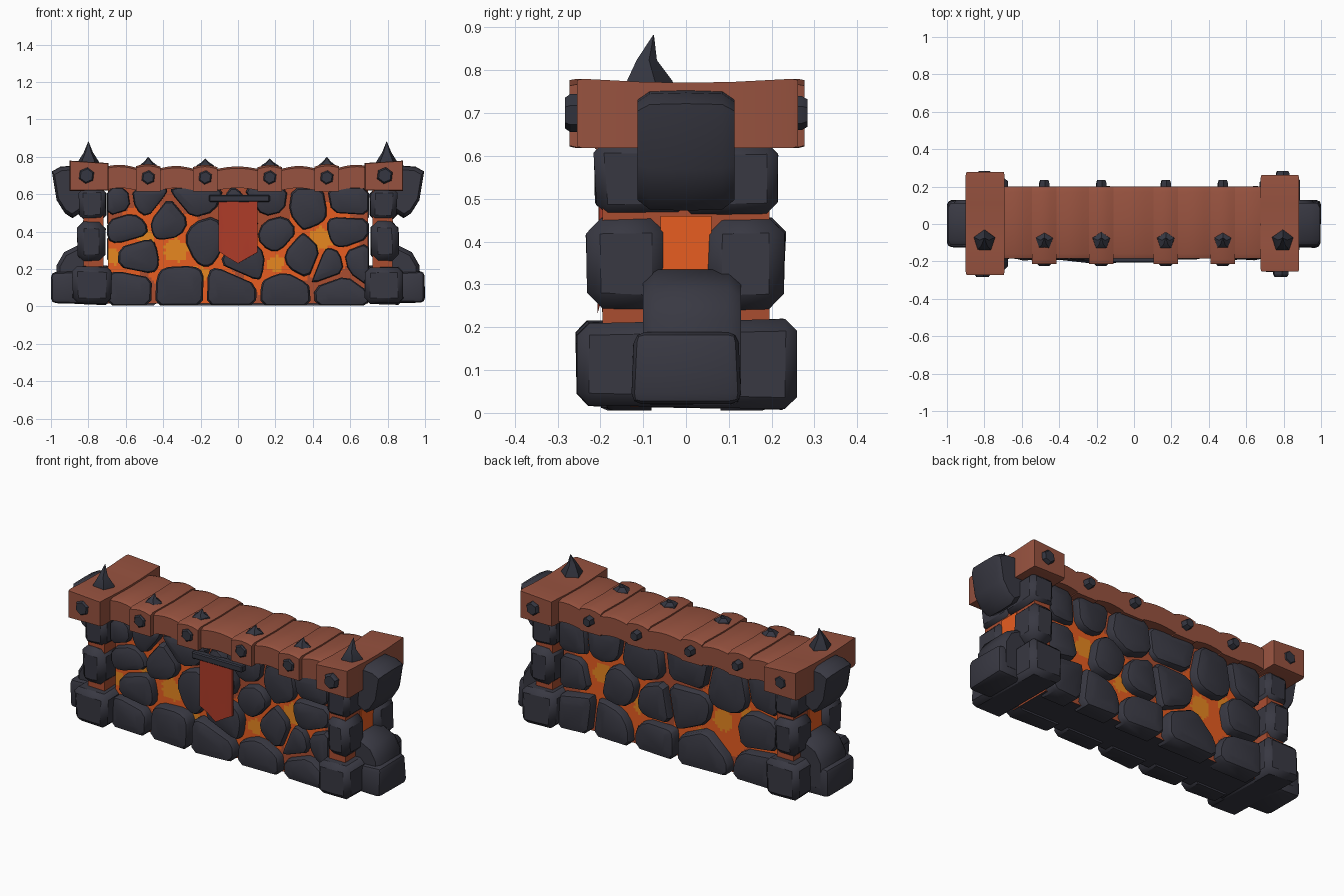
import bpy, bmesh, math, random
from mathutils import Vector, Matrix

if "Cube" in bpy.data.objects:
    bpy.data.objects.remove(bpy.data.objects["Cube"])

random.seed(7)

def material(name, rgb):
    m = bpy.data.materials.new(name)
    m.diffuse_color = (*rgb, 1)
    m.use_nodes = True
    m.node_tree.nodes["Principled BSDF"].inputs["Base Color"].default_value = m.diffuse_color
    return m

STONE = material("dark stone", (0.04, 0.04, 0.055))
METAL = material("dark metal", (0.035, 0.037, 0.052))
RUST = material("rusty copper", (0.31, 0.085, 0.05))
CLOTH = material("red cloth", (0.43, 0.045, 0.022))
EMBER = material("dull ember", (0.40, 0.075, 0.03))
LAVA = material("orange lava", (0.80, 0.11, 0.015))
HOT = material("yellow lava", (0.82, 0.25, 0.015))

def finish(bm, name, mats, angle=35):
    bmesh.ops.recalc_face_normals(bm, faces=bm.faces)
    me = bpy.data.meshes.new(name)
    bm.to_mesh(me)
    bm.free()
    for m in mats:
        me.materials.append(m)
    me.shade_smooth()
    me.set_sharp_from_angle(angle=math.radians(angle))
    ob = bpy.data.objects.new(name, me)
    bpy.context.collection.objects.link(ob)
    return ob

def box(bm, x, y, z, bevel=0.0, jitter=0.0, segs=1):
    """Box from three (low, high) ranges, optionally chamfered and roughened."""
    sub = bmesh.new()
    bmesh.ops.create_cube(sub, size=1)
    for v in sub.verts:
        v.co = Vector([(r[0] + r[1]) / 2 + c * (r[1] - r[0]) for c, r in zip(v.co, (x, y, z))])
        v.co += Vector([random.uniform(-jitter, jitter) for _ in range(3)])
    if bevel:
        bmesh.ops.bevel(sub, geom=sub.edges[:], offset=bevel, segments=segs,
                        affect='EDGES', profile=0.5)
    me = bpy.data.meshes.new("tmp")
    sub.to_mesh(me)
    sub.free()
    bm.from_mesh(me)
    bpy.data.meshes.remove(me)

def loft(bm, rings):
    rows = [[bm.verts.new(p) for p in r] for r in rings]
    n = len(rows[0])
    for a, b in zip(rows, rows[1:]):
        for i in range(n):
            bm.faces.new((a[i], a[(i + 1) % n], b[(i + 1) % n], b[i]))
    bm.faces.new(rows[0])
    bm.faces.new(rows[-1])

# --- glowing core, coloured by distance to the hot pools; dark underside
pools = [(-.33, .30), (.44, .36), (.20, .23), (-.67, .265), (-.49, .365), (-.2, .17)]
bm = bmesh.new()
bmesh.ops.create_grid(bm, x_segments=90, y_segments=40, size=1,
                      matrix=Matrix.Translation((0, -.13, .325)) @ Matrix.Rotation(math.pi / 2, 4, 'X')
                      @ Matrix.Diagonal((.695, .31, 1, 1)))
ext = bmesh.ops.extrude_face_region(bm, geom=bm.faces[:])
for v in [g for g in ext['geom'] if isinstance(g, bmesh.types.BMVert)]:
    v.co.y = .13
for f in bm.faces:
    c = f.calc_center_median()
    d = min(math.hypot(c.x - x, c.z - z) + (0 if i < 2 else .018) for i, (x, z) in enumerate(pools))
    d += random.uniform(-.008, .008)
    f.material_index = 2 if d < .062 else 1 if d < .20 else 0
    if c.z < .017:
        f.material_index = 3
finish(bm, "lava_core", [EMBER, LAVA, HOT, STONE])

# --- wall stones: cells around seed points, pools are left empty
def cell(i, seeds, gap):
    poly = [Vector(p) for p in ((-.70, .005), (.70, .005), (.70, .635), (-.70, .635))]
    a = Vector(seeds[i][:2])
    for j, s in enumerate(seeds):
        if j == i:
            continue
        b = Vector(s[:2])
        d = (b - a).length
        n = (b - a) / d
        t = (d * d + seeds[i][2] - s[2]) / (2 * d) - gap
        out = []
        for p, q in zip(poly, poly[1:] + poly[:1]):
            dp, dq = (p - a).dot(n) - t, (q - a).dot(n) - t
            if dp <= 0:
                out.append(p)
            if dp * dq < 0:
                out.append(p.lerp(q, dp / (dp - dq)))
        poly = out
    # cut the corners so the stones look worn
    out = []
    for k, p in enumerate(poly):
        for q in (poly[k - 1], poly[(k + 1) % len(poly)]):
            e = (q - p).length
            out.append(p.lerp(q, min(.25, .028 / max(e, .001))))
    clean = []
    for p in out:
        if not clean or (p - clean[-1]).length > .012:
            clean.append(p)
    return clean

def wall_stones(name, pts, empty, side, gap):
    seeds = [(x, z, 0) for x, z in pts] + [(x, z, -.010) for x, z in empty]
    bm = bmesh.new()
    for i in range(len(pts)):
        poly = cell(i, seeds, gap)
        if len(poly) < 3:
            continue
        c = sum(poly, Vector((0, 0))) / len(poly)
        depth = random.uniform(.172, .190) + (.012 if c.y < .2 else 0)
        tilt = random.uniform(-.08, .08)
        rings = []
        for k, y in ((1, .08), (1, depth - .026), (.93, depth - .010), (.6, depth)):
            rings.append([(c.x + (p.x - c.x) * k, side * (y + (tilt * (p.x - c.x) if y > .1 else 0)),
                           c.y + (p.y - c.y) * k) for p in poly])
        loft(bm, rings)
    finish(bm, name, [STONE], 42)

front = [(-.58, .11), (-.32, .10), (-.03, .09), (.25, .08), (.54, .10), (-.55, .26), (-.18, .37),
         (.04, .25), (.35, .27), (.20, .40), (-.60, .43), (-.36, .47), (-.64, .56), (-.5, .58),
         (-.24, .57), (.03, .47), (.16, .56), (.37, .53), (.59, .57), (.58, .40), (.64, .24), (.5, .21)]
back = [(-.6, .1), (-.22, .1), (.1, .1), (.36, .09), (.6, .12), (-.58, .3), (-.12, .33), (.1, .29),
        (.3, .34), (.63, .33), (-.62, .54), (-.4, .5), (-.12, .56), (.18, .52), (.42, .56), (.63, .54)]
wall_stones("front_stones", front, pools[:4], -1, .011)
wall_stones("back_stones", back, [(-.37, .26), (.47, .37), (.2, .2)], 1, .013)

# --- end columns, mirrored by side
for s, side in ((-1, "left"), (1, "right")):
    X = lambda a, b: (a, b) if s > 0 else (-b, -a)
    bm = bmesh.new()
    box(bm, X(.72, .825), (-.195, .195), (.05, .63))
    finish(bm, side + "_column_core", [EMBER])
    bm = bmesh.new()
    box(bm, X(.74, .83), (-.06, .06), (.28, .46))
    finish(bm, side + "_column_lava", [LAVA])
    bm = bmesh.new()
    J = .007
    box(bm, X(.675, .885), (-.255, .255), (.012, .215), .028, J)        # foot
    for y in (-1, 1):
        Y = lambda a, b: (a, b) if y > 0 else (-b, -a)
        box(bm, X(.71, .86), Y(.05, .23), (.24, .455), .035, J)         # middle
        box(bm, X(.705, .85), Y(-.01, .212), (.466, .63), .025, J)      # upper
    box(bm, X(.83, .998), (-.125, .125), (.018, .185), .025, .005, 2)   # low outer rock
    rings = []                                                          # leaning rock above it
    for k, y in ((.85, -.10), (1, -.075), (1, .10), (.85, .128)):
        rings.append([(s * (.85 + (x - .85) * k), y, .17 + (z - .17) * k) for x, z in
                      ((.76, .05), (.97, .05), (.97, .22), (.93, .29), (.84, .335), (.76, .32))])
    loft(bm, rings)
    rings = []                                                          # top rock, sloping underside
    for k, y in ((.85, -.113), (1, -.085), (1.02, 0), (1, .085), (.85, .113)):
        rings.append([(s * (.90 + (x - .90) * min(k, 1)), y, .62 + (z - .62) * k) for x, z in
                      ((.80, .53), (.885, .475), (.925, .50), (.97, .57), (.995, .72), (.95, .745), (.82, .755))])
    loft(bm, rings)
    finish(bm, side + "_column_stones", [STONE], 42)

# --- rusty cap beam with raised straps
straps = (-.48, -.175, .17, .475)
stations = []
def section(x, front_y, low, top):
    stations.append([(x, front_y, low), (x, front_y, top - .01), (x, front_y + .025, top),
                     (x, 0, top - .004), (x, .17, top), (x, .2, top - .01), (x, .2, low)])
edges = [-.71] + [e for c in straps for e in (c - .066, c + .066)] + [.71]
for i, (a, b) in enumerate(zip(edges, edges[1:])):
    sag = lambda x: .752 + .022 * x * x
    if i % 2:                                    # strap
        for t in (0, .25, .5, .75, 1):
            x = a + (b - a) * t
            section(x, -.213, .616, sag(x) - .008 + .013 * math.sin(math.pi * t))
    else:                                        # rounded stretch between straps
        for t in (.001, .2, .4, .6, .8, .999):
            x = a + (b - a) * t
            w = math.sin(math.pi * t)
            section(x, -.184, .622 + .012 * w, sag(x) - .016 + .013 * w)
bm = bmesh.new()
loft(bm, stations)
finish(bm, "cap_beam", [RUST], 45)

# end blocks, tops dished along y and tilted toward the middle
for s, side, x0, x1, y0, y1 in ((-1, "left", .692, .90, -.272, .277), (1, "right", .677, .883, -.255, .262)):
    bm = bmesh.new()
    rings = []
    for t in (0, .03, .3, .5, .7, .97, 1):
        y = y0 + (y1 - y0) * t
        d = .010 * (1 - (2 * t - 1) ** 2)
        k = .004 if t in (0, 1) else 0
        rings.append([(s * (x0 + k), y, .62 + k), (s * (x1 - k), y, .618 + k),
                      (s * (x1 - k), y, .781 - d - k), (s * (x0 + k), y, .768 - d - k)])
    loft(bm, rings)
    finish(bm, side + "_end_block", [RUST], 40)

# --- spikes and studs
def spike(name, x, r, base, tip):
    bm = bmesh.new()
    rings = [[(x + r * k * math.cos(a), -.09 + dy + r * k * math.sin(a), base + (tip - base) * h)
              for a in [math.tau * i / 5 + .3 for i in range(5)]]
             for k, h, dy in ((1, -.15, 0), (.95, .08, 0), (.42, .5, -.004), (.02, 1, .014))]
    loft(bm, rings)
    finish(bm, name, [METAL], 30)

def stud(name, x, y0, y1, z, r):
    bm = bmesh.new()
    rings = [[(x + r * k * math.cos(a), y, z + r * k * math.sin(a))
              for a in [math.tau * i / 6 + .4 for i in range(6)]]
             for k, y in ((1, y0), (1, y0 + (y1 - y0) * .6), (.8, y1))]
    loft(bm, rings)
    finish(bm, name, [METAL], 30)

for x in (-.8, .795):
    spike("end_spike", x, .062, .765, .882)
    stud("end_stud_front", x - .01, -.25, -.283, .70, .045)
    stud("end_stud_back", x, .25, .284, .70, .04)
for i, x in enumerate(straps):
    spike("strap_spike", x, .05, .752, .80 if i in (0, 3) else .79)
    stud("strap_stud_front", x, -.205, -.224, .69, .038)
    stud("strap_stud_back", x, .19, .236, .69, .03)

# --- banner and its hanger
bm = bmesh.new()
rows = []
for t in (0, .5, 1):
    rows.append([(x, -.203 + w * t, .57 + (z - .57) * t) for x, z, w in
                 ((-.105, .295, 0), (-.06, .265, .006), (0, .23, -.004), (.055, .262, .005), (.105, .29, 0))])
loft(bm, [r + [(x, y + .012, z) for x, y, z in reversed(r)] for r in rows])
finish(bm, "banner", [CLOTH], 40)

bm = bmesh.new()
box(bm, (-.155, .17), (-.207, -.165), (.558, .597), .006)
finish(bm, "banner_hanger", [METAL])
